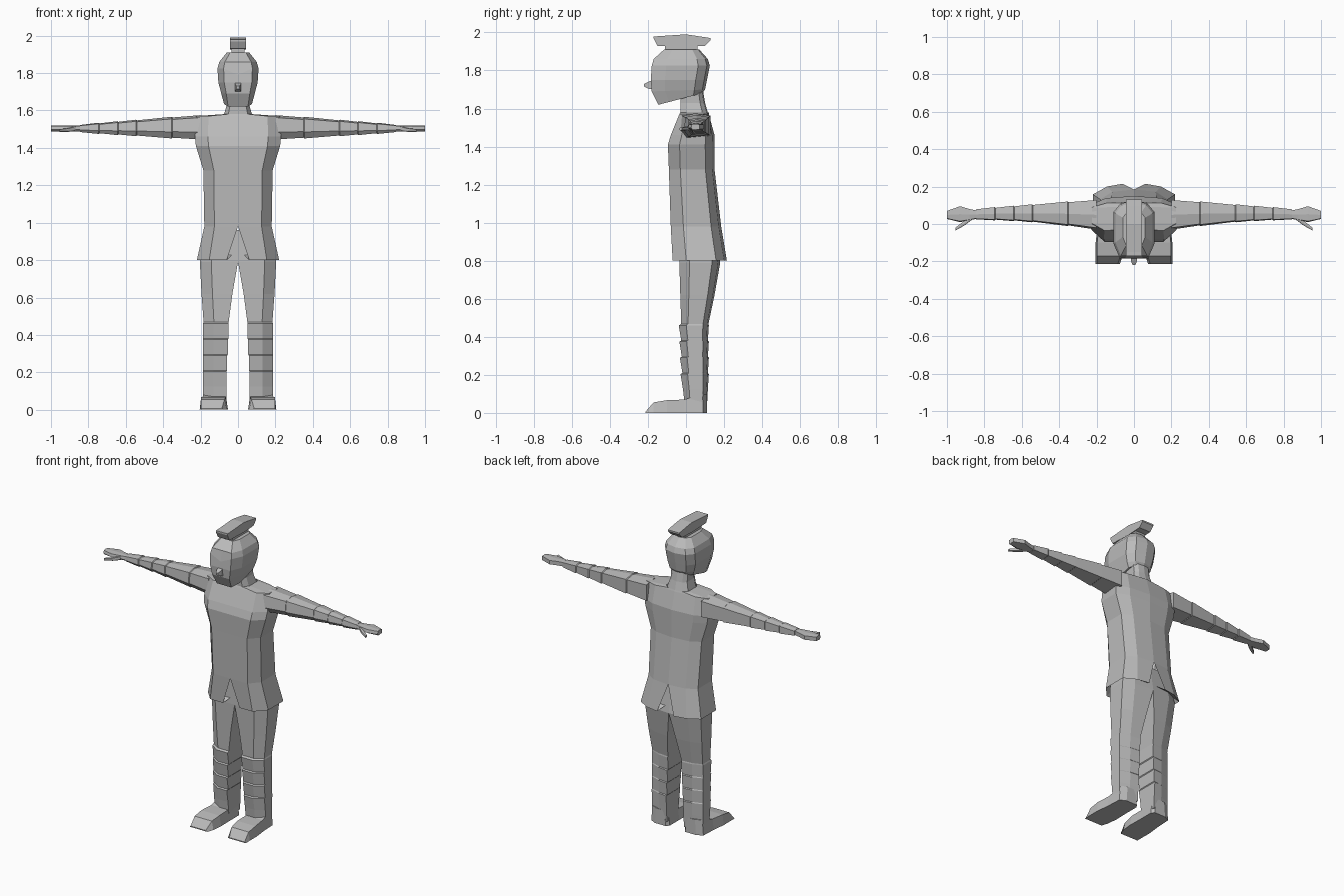
import bpy, bmesh

if "Cube" in bpy.data.objects:
    bpy.data.objects.remove(bpy.data.objects["Cube"])

shade = (.5, .5, .5, 1)
grey = bpy.data.materials.new("plain_grey")
grey.use_nodes = True
grey.diffuse_color = shade
grey.node_tree.nodes["Principled BSDF"].inputs["Base Color"].default_value = shade


def loft(name, rings, sign=1, halves=False):
    """Skin point rings into a capped solid, or into two open mirrored halves."""
    bm = bmesh.new()
    for side in ((1, -1) if halves else (sign,)):
        rows = [[bm.verts.new((side * x, y, z)) for x, y, z in ring] for ring in rings]
        count = len(rows[0])
        for lower, upper in zip(rows, rows[1:]):
            for i in range(count - 1 if halves else count):
                j = (i + 1) % count
                bm.faces.new((lower[i], lower[j], upper[j], upper[i]))
        if not halves:
            bm.faces.new(rows[0])
        if not halves or name == "head":
            bm.faces.new(rows[-1])
    if halves:
        bmesh.ops.remove_doubles(bm, verts=bm.verts, dist=.001)
    bmesh.ops.recalc_face_normals(bm, faces=bm.faces)
    mesh = bpy.data.meshes.new(name)
    bm.to_mesh(mesh)
    bm.free()
    mesh.materials.append(grey)
    part = bpy.data.objects.new(name, mesh)
    bpy.context.collection.objects.link(part)


def body_ring(z, width, front, back, inner=0, tilt=0, dip=0):
    """Half outline with chamfered corners, from front centre to back centre."""
    depth = back - front
    outline = [(inner, front), (.7 * width, front), (width, front + depth / 4),
               (width, back - depth / 5), (.65 * width, back - depth / 20), (inner, back)]
    ring = [(x, y, z + tilt * (y - front) / depth) for x, y in outline]
    ring[0] = (inner, front, z - dip)
    return ring


def upright_ring(y, width, bottom, top):
    return [(-width, y, bottom), (width, y, bottom), (width, y, top), (-width, y, top)]


def limb_ring(x, front, back, bottom, top):
    """Slightly rounded section across an arm, hand or thumb."""
    deep, tall = back - front, top - bottom
    return [(x, front, bottom + .3 * tall), (x, front + .06 * deep, top - .1 * tall),
            (x, front + deep / 2, top), (x, back, top - .1 * tall),
            (x, back, bottom + .1 * tall), (x, front + deep / 5, bottom)]


# Jacket, with vents where the hem parts at front and back
loft("jacket", [
    body_ring(z=.83, width=.2, front=-.03, back=.17, inner=.03),
    body_ring(z=.8, width=.22, front=-.07, back=.215, inner=.06),
    body_ring(z=.98, width=.18, front=-.08, back=.185),
    body_ring(z=1.28, width=.185, front=-.09, back=.15),
    body_ring(z=1.41, width=.225, front=-.095, back=.15),
    body_ring(z=1.46, width=.23, front=-.08, back=.15),
    body_ring(z=1.57, width=.225, front=-.035, back=.12),
    body_ring(z=1.58, width=.08, front=-.03, back=.12),
], halves=True)

# Neck
loft("neck", [
    body_ring(z=1.56, width=.08, front=-.03, back=.12),
    body_ring(z=1.63, width=.06, front=-.03, back=.1),
    body_ring(z=1.72, width=.06, front=-.03, back=.085),
], halves=True)

# Head, tilted at the jaw and dipping at the brow
loft("head", [
    body_ring(z=1.68, width=.01, front=-.02, back=.02),
    body_ring(z=1.62, width=.075, front=-.145, back=.085, tilt=.06),
    body_ring(z=1.69, width=.09, front=-.18, back=.1, tilt=.01),
    body_ring(z=1.75, width=.105, front=-.185, back=.11),
    body_ring(z=1.825, width=.11, front=-.18, back=.125, dip=.035),
    body_ring(z=1.86, width=.1, front=-.17, back=.115),
    body_ring(z=1.91, width=.06, front=-.115, back=.07),
], halves=True)

# Nose
loft("nose", [
    upright_ring(y=-.175, width=.017, bottom=1.7, top=1.75),
    upright_ring(y=-.2, width=.015, bottom=1.705, top=1.74),
    upright_ring(y=-.22, width=.007, bottom=1.715, top=1.73),
])

# Tied topknot: narrow stem under a flared bar
loft("topknot_stem", [
    upright_ring(y=-.11, width=.036, bottom=1.9, top=1.94),
    upright_ring(y=.06, width=.036, bottom=1.9, top=1.94),
])
loft("topknot", [
    upright_ring(y=-.17, width=.042, bottom=1.97, top=1.98),
    upright_ring(y=-.15, width=.042, bottom=1.93, top=1.98),
    upright_ring(y=0, width=.042, bottom=1.925, top=1.99),
    upright_ring(y=.1, width=.042, bottom=1.93, top=1.975),
    upright_ring(y=.13, width=.042, bottom=1.96, top=1.97),
])


# Sleeve section tapering from shoulder to wrist
def sleeve_ring(x, puff=0):
    t = (x - .2) / .65
    return limb_ring(x, front=.025 - .055 * (1 - t) ** 2 - puff, back=.128 - .05 * t + puff,
                     bottom=1.445 + .04 * t - puff, top=1.575 - .053 * t + puff)


sleeve = [sleeve_ring(.2)]
for seam in (.35, .54, .64, .74):
    sleeve += [sleeve_ring(seam), sleeve_ring(seam + .005, puff=.004)]
sleeve.append(sleeve_ring(.845))

hand = [limb_ring(x, front, back, bottom=1.488, top=1.52)
        for x, front, back in ((.83, .03, .07), (.88, .02, .08), (.93, .01, .095), (1, .027, .07))]
thumb = [
    limb_ring(.87, front=.02, back=.045, bottom=1.49, top=1.515),
    limb_ring(.91, front=-.01, back=.015, bottom=1.485, top=1.505),
    limb_ring(.955, front=-.035, back=-.02, bottom=1.485, top=1.5),
]

# Trousers, then shin wraps that each step out at the front
leg = [
    body_ring(z=.96, width=.165, front=-.03, back=.15),
    body_ring(z=.79, width=.204, front=-.035, back=.18),
    body_ring(z=.62, width=.195, front=-.03, back=.15, inner=.03),
    body_ring(z=.468, width=.184, front=-.025, back=.118, inner=.05),
]
wrap_height = .085
for wrap in range(4):
    top = .46 - wrap * wrap_height
    inner = .05 + .004 * wrap
    leg += [body_ring(top, width=.187, front=-.038 + .003 * wrap, back=.12, inner=inner),
            body_ring(top - .08, width=.187, front=-.025 + .003 * wrap, back=.115, inner=inner)]
leg.append(body_ring(z=.03, width=.185, front=-.005, back=.11, inner=.062))


# Shoe section narrowing upwards
def shoe_ring(y, inner, outer, top):
    return [(inner, y, 0), (outer, y, 0), (outer - .008, y, top), (inner + .012, y, top)]


shoe = [
    shoe_ring(y=.11, inner=.07, outer=.15, top=.1),
    shoe_ring(y=.09, inner=.055, outer=.19, top=.1),
    shoe_ring(y=-.01, inner=.055, outer=.195, top=.07),
    shoe_ring(y=-.1, inner=.053, outer=.205, top=.067),
    shoe_ring(y=-.17, inner=.06, outer=.205, top=.055),
    shoe_ring(y=-.213, inner=.075, outer=.205, top=.006),
]

for side, sign in (("left", 1), ("right", -1)):
    loft(side + "_sleeve", sleeve, sign)
    loft(side + "_hand", hand, sign)
    loft(side + "_thumb", thumb, sign)
    loft(side + "_leg", leg, sign)
    loft(side + "_shoe", shoe, sign)
